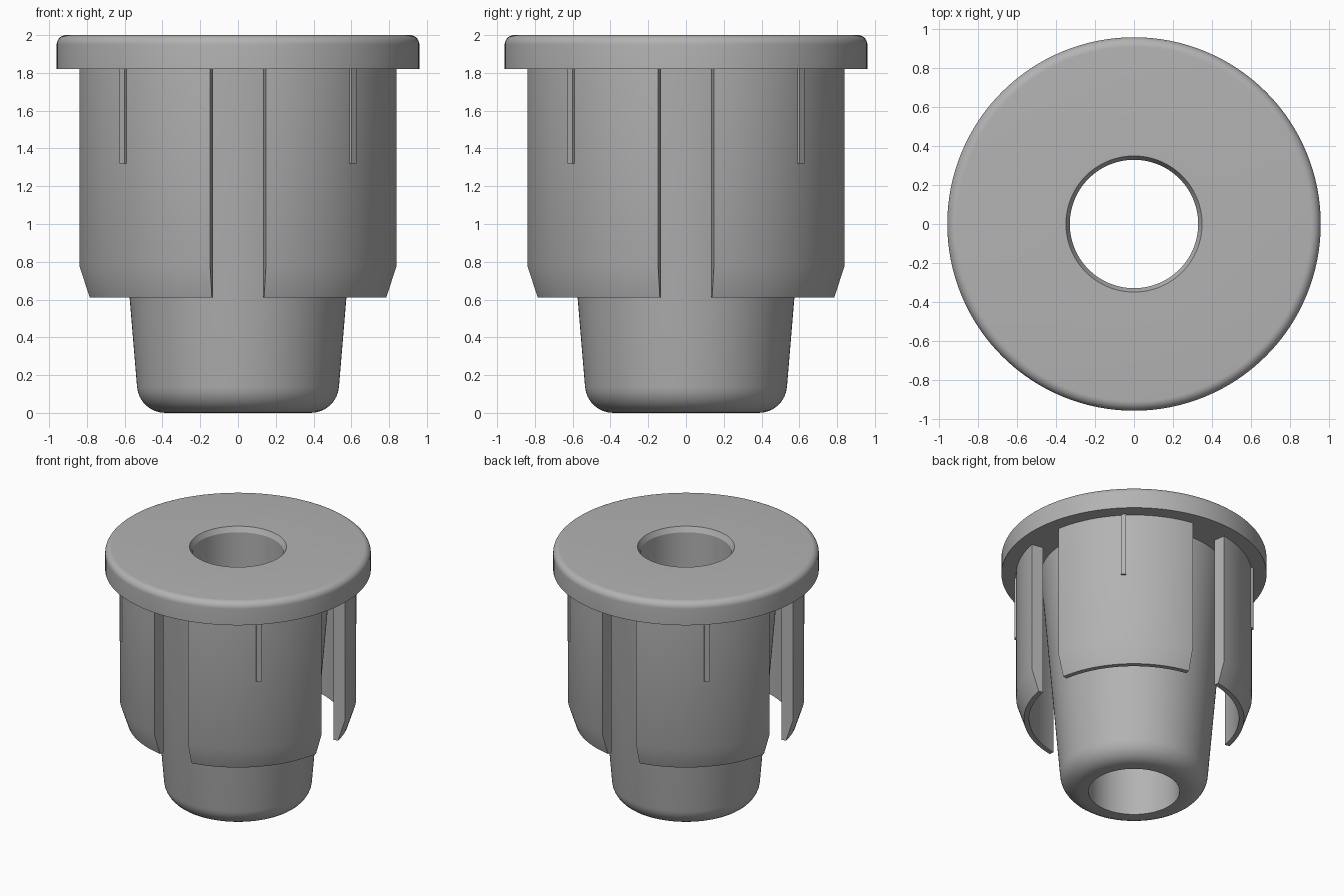
import bpy, bmesh, math
from math import cos, sin, radians

cube = bpy.data.objects.get("Cube")
if cube:
    bpy.data.objects.remove(cube, do_unlink=True)

grey = bpy.data.materials.new("grey plastic")
grey.use_nodes = True
colour = (0.45, 0.45, 0.45, 1)
grey.diffuse_color = colour
grey.node_tree.nodes["Principled BSDF"].inputs["Base Color"].default_value = colour


def arc(cx, cz, r, start, end, steps=8):
    """Points of a fillet in the radius-height plane."""
    angles = [radians(start + (end - start) * i / steps) for i in range(steps + 1)]
    return [(cx + r * cos(a), cz + r * sin(a)) for a in angles]


def sweep(name, profile, start=0, end=360, steps=128):
    """Turn a closed profile around z; a partial turn gets end caps."""
    full = end - start == 360
    bm = bmesh.new()
    rings = []
    for i in range(steps if full else steps + 1):
        a = radians(start + (end - start) * i / steps)
        rings.append([bm.verts.new((r * cos(a), r * sin(a), z)) for r, z in profile])
    n = len(profile)
    for i in range(steps):
        a, b = rings[i], rings[(i + 1) % len(rings)]
        for j in range(n):
            k = (j + 1) % n
            bm.faces.new((a[j], b[j], b[k], a[k]))
    if not full:
        bm.faces.new(rings[0])
        bm.faces.new(rings[-1][::-1])
    bmesh.ops.recalc_face_normals(bm, faces=bm.faces)
    mesh = bpy.data.meshes.new(name)
    bm.to_mesh(mesh)
    bm.free()
    obj = bpy.data.objects.new(name, mesh)
    bpy.context.collection.objects.link(obj)
    mesh.materials.append(grey)
    bpy.ops.object.select_all(action='DESELECT')
    obj.select_set(True)
    bpy.context.view_layer.objects.active = obj
    bpy.ops.object.shade_smooth_by_angle(angle=radians(25))
    return obj


# Flange and tapered hollow core, turned as one body
body = [(0.33, 0)]
body += arc(0.385, 0.15, 0.15, -90, -5)
body += [(0.675, 1.82), (0.96, 1.82)]
body += arc(0.91, 1.95, 0.05, 0, 90)
body += [(0.35, 2.0), (0.33, 1.96)]
sweep("flange_and_core", body)

# Four curved legs with bevelled tips, each with a thin crush rib
leg = [(0.76, 0.61), (0.797, 0.61), (0.853, 0.78), (0.853, 1.83), (0.76, 1.83)]
rib = [(0.84, 1.32), (0.868, 1.32), (0.868, 1.83), (0.84, 1.83)]
for i, place in enumerate(("back_left", "back_right", "front_right", "front_left")):
    middle = 45 + 90 * i
    sweep(place + "_leg", leg, middle - 35, middle + 35, 28)
    sweep(place + "_rib", rib, middle - 1.2, middle + 1.2, 2)
